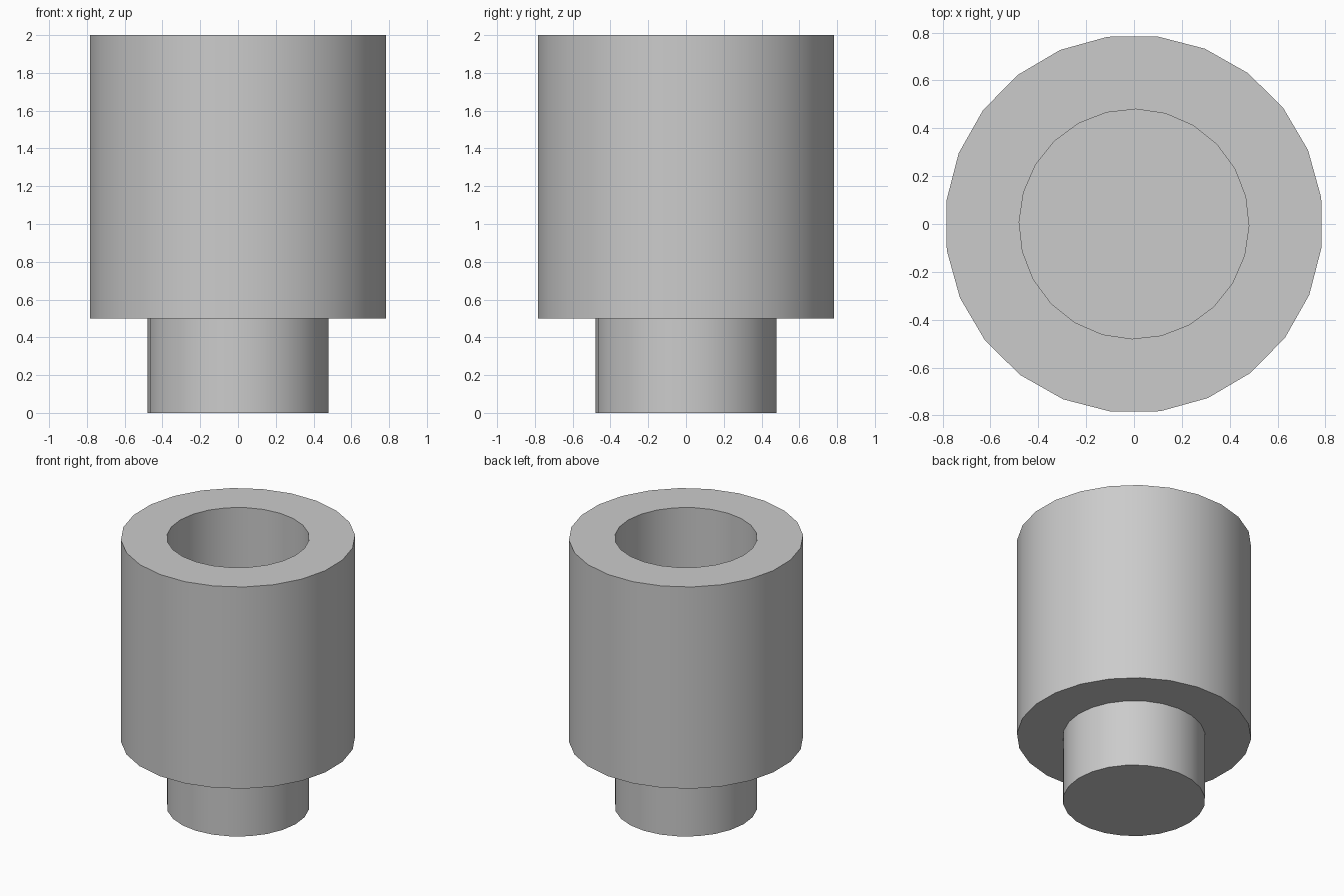
import bpy
import bmesh
from math import cos, sin, radians, tau

SIDES = 24
OUTER, INNER = 0.79, 0.48
OUTER_TURN, INNER_TURN = radians(8), radians(-1)

cube = bpy.data.objects.get("Cube")
if cube:
    bpy.data.objects.remove(cube, do_unlink=True)

# One plain grey material
grey = bpy.data.materials.new("plain_grey")
grey.use_nodes = True
colour = (0.6, 0.6, 0.6, 1)
grey.diffuse_color = colour
grey.node_tree.nodes["Principled BSDF"].inputs["Base Color"].default_value = colour


def add_ring(bm, radius, z, turn):
    angles = [turn + tau * i / SIDES for i in range(SIDES)]
    return [bm.verts.new((radius * cos(a), radius * sin(a), z)) for a in angles]


def join_rings(bm, low, high):
    for i in range(SIDES):
        j = (i + 1) % SIDES
        bm.faces.new((low[i], low[j], high[j], high[i]))


# Closed turned body: peg, shoulder, outer wall, rim, socket wall, socket floor
profile = [
    (INNER, 0, INNER_TURN),
    (INNER, 0.5, INNER_TURN),
    (OUTER, 0.5, OUTER_TURN),
    (OUTER, 2, OUTER_TURN),
    (INNER, 2, INNER_TURN),
    (INNER, 1.5, INNER_TURN),
]
bm = bmesh.new()
rings = [add_ring(bm, *point) for point in profile]
for low, high in zip(rings, rings[1:]):
    join_rings(bm, low, high)
bm.faces.new(reversed(rings[0]))
bm.faces.new(rings[-1])
bmesh.ops.recalc_face_normals(bm, faces=bm.faces)

mesh = bpy.data.meshes.new("socket_with_peg")
bm.to_mesh(mesh)
bm.free()
mesh.materials.append(grey)
body = bpy.data.objects.new("socket_with_peg", mesh)
bpy.context.collection.objects.link(body)

# Smooth walls, sharp rims
bpy.ops.object.select_all(action="DESELECT")
body.select_set(True)
bpy.context.view_layer.objects.active = body
bpy.ops.object.shade_smooth_by_angle(angle=radians(30))
